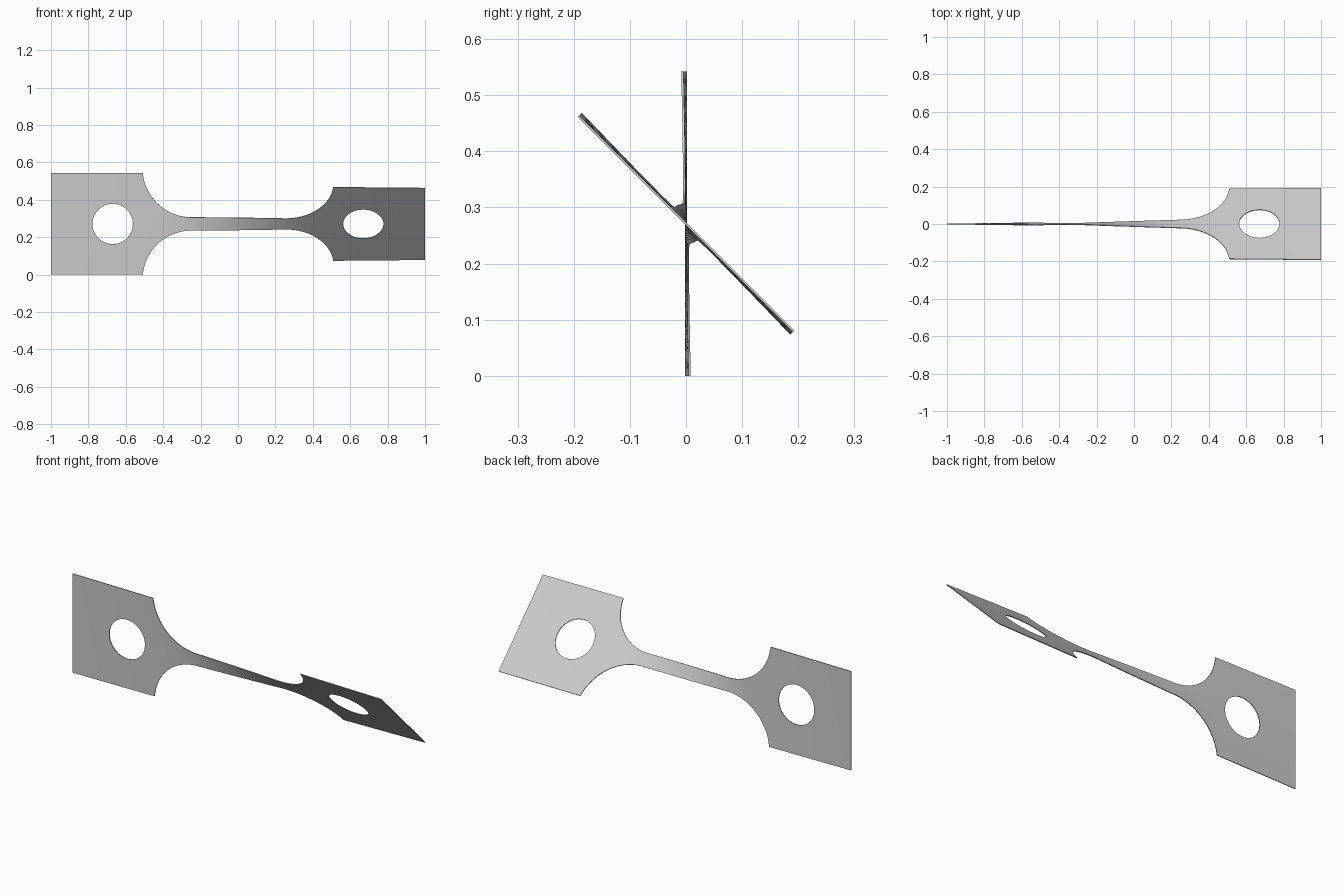
import bpy, bmesh
from math import sin, cos, sqrt, radians, atan2

cube = bpy.data.objects.get("Cube")
if cube:
    bpy.data.objects.remove(cube)

HALF_LEN, HALF_H, CENTER_Z = 1.0, 0.271, 0.271
NECK_H, FILLET_R, FILLET_X = 0.036, 0.26, 0.25
GRIP_X, HOLE_X, HOLE_R = 0.51, 0.67, 0.108
THICK, ROWS, COLS, RINGS = 0.004, 16, 96, 5
TWIST = radians(45)


def half_width(x):
    """Half height of the outline at x: grip, round fillet, neck."""
    x = abs(x)
    if x >= GRIP_X:
        return HALF_H
    d = max(0, x - FILLET_X)
    return min(HALF_H, NECK_H + FILLET_R - sqrt(max(0, FILLET_R ** 2 - d * d)))


# Twist concentrates where the strip is narrow
STEPS = 1000
angles = [0.0]
for i in range(STEPS):
    x = -HALF_LEN + 2 * HALF_LEN * (i + 0.5) / STEPS
    angles.append(angles[-1] + half_width(x) ** -1.5)


def twist_at(x):
    t = min(max((x + HALF_LEN) / (2 * HALF_LEN), 0), 1) * STEPS
    i = min(int(t), STEPS - 1)
    a = angles[i] + (angles[i + 1] - angles[i]) * (t - i)
    return TWIST * a / angles[-1]


bm = bmesh.new()


def skin(rows):
    """Quads between successive rows of flat (x, v) points."""
    verts = [[bm.verts.new((x, 0, v)) for x, v in row] for row in rows]
    for a, b in zip(verts, verts[1:]):
        for i in range(len(a) - 1):
            bm.faces.new((a[i], a[i + 1], b[i + 1], b[i]))


# Neck with its fillets
xs = [-GRIP_X * cos(i / COLS * radians(180)) for i in range(COLS + 1)]
skin([[(x, (2 * j / ROWS - 1) * (HALF_H if i in (0, COLS) else half_width(x)))
       for j in range(ROWS + 1)] for i, x in enumerate(xs)])

# Two grip plates, each a ring of quads around a round hole
for side in (-1, 1):
    x0, x1 = sorted((side * GRIP_X, side * HALF_LEN))
    corners = [(x0, -HALF_H), (x1, -HALF_H), (x1, HALF_H), (x0, HALF_H)]
    border = []
    for k in range(4):
        (ax, av), (bx, bv) = corners[k], corners[(k + 1) % 4]
        border += [(ax + (bx - ax) * j / ROWS, av + (bv - av) * j / ROWS)
                   for j in range(ROWS)]
    border.append(border[0])
    hx = side * HOLE_X
    rings = []
    for r in range(RINGS + 1):
        t, ring = r / RINGS, []
        for x, v in border:
            a = atan2(v, x - hx)
            ring.append(((hx + HOLE_R * cos(a)) * (1 - t) + x * t,
                         HOLE_R * sin(a) * (1 - t) + v * t))
        rings.append(ring)
    skin(rings)

bmesh.ops.remove_doubles(bm, verts=bm.verts[:], dist=0.0005)

# Twist the flat strip about its long axis
for v in bm.verts:
    a, h = twist_at(v.co.x), v.co.z
    v.co.y, v.co.z = -h * sin(a), CENTER_Z + h * cos(a)
bmesh.ops.recalc_face_normals(bm, faces=bm.faces[:])

mesh = bpy.data.meshes.new("twisted_strip")
bm.to_mesh(mesh)
bm.free()
strip = bpy.data.objects.new("twisted_strip", mesh)
bpy.context.collection.objects.link(strip)

# Plain grey metal
grey = bpy.data.materials.new("light_grey")
grey.use_nodes = True
color = (0.6, 0.6, 0.6, 1)
grey.diffuse_color = color
grey.node_tree.nodes["Principled BSDF"].inputs["Base Color"].default_value = color
mesh.materials.append(grey)

# Sheet thickness and smooth shading
solid = strip.modifiers.new("thickness", "SOLIDIFY")
solid.thickness = THICK
solid.offset = 0
bpy.context.view_layer.objects.active = strip
strip.select_set(True)
bpy.ops.object.modifier_apply(modifier=solid.name)
bpy.ops.object.shade_smooth_by_angle(angle=radians(30))
